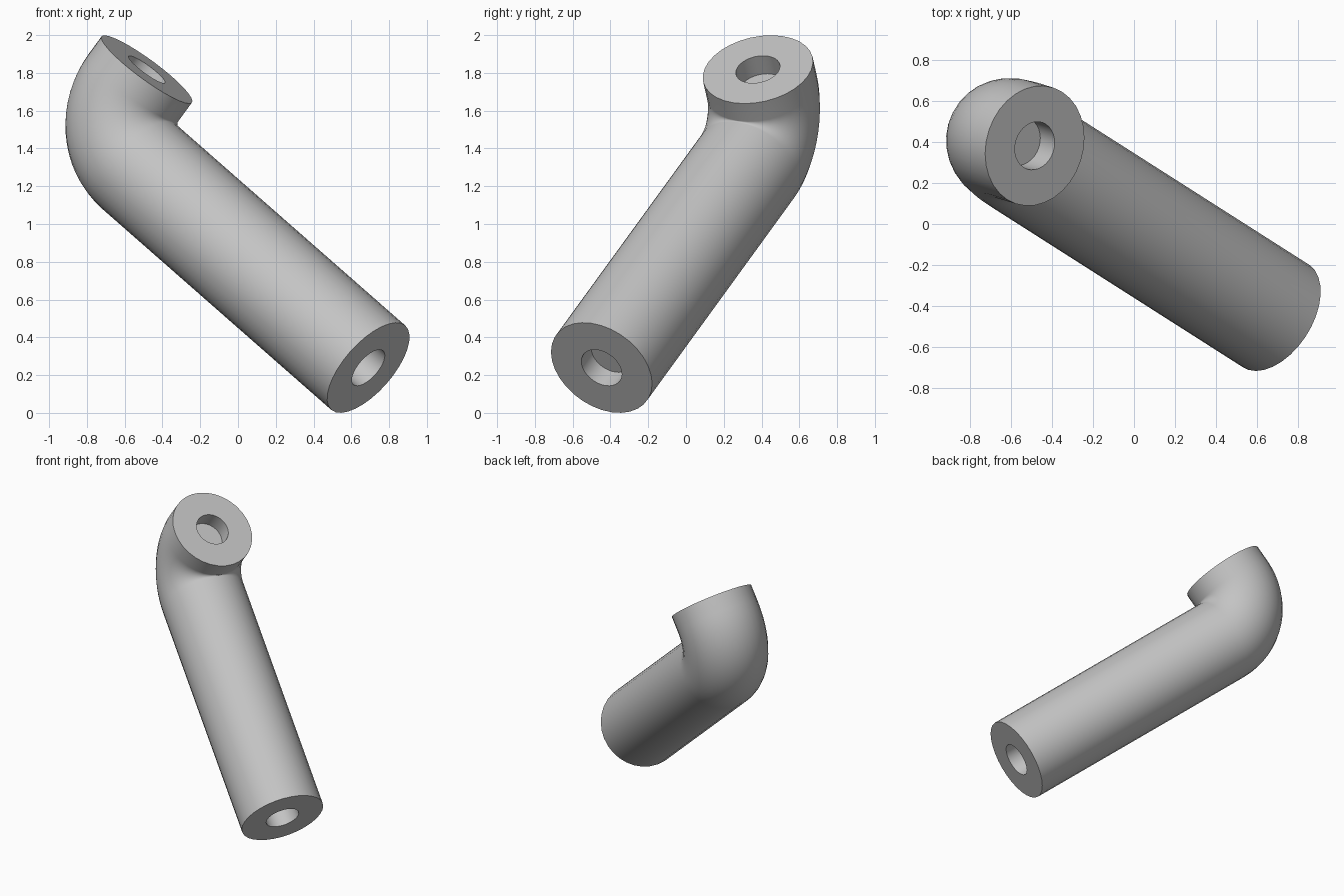
import bpy, bmesh, math
from mathutils import Vector

cube = bpy.data.objects.get("Cube")
if cube:
    bpy.data.objects.remove(cube, do_unlink=True)

# One plain grey for the whole part
grey = bpy.data.materials.new("plain_grey")
grey.use_nodes = True
colour = (0.55, 0.55, 0.55, 1)
grey.diffuse_color = colour
grey.node_tree.nodes["Principled BSDF"].inputs["Base Color"].default_value = colour

SIDES = 32
TUBE, HOLE, DEPTH = 0.297, 0.119, 0.12   # radii and hole depth
BEND, STUB, SHAFT = 0.302, 0.12, 1.79    # bend radius and straight lengths
BEND_STEPS = 16

# Axes of the long shaft, the short stub and the hinge of the bend
along = Vector((-0.678, 0.432, 0.595)).normalized()
out = Vector((0.58, -0.18, 0.79))
out = (out - along * out.dot(along)).normalized()
hinge = along.cross(out)
start = Vector((0.69, -0.447, 0.239))


def ring(bm, centre, side, radius):
    """A circle of vertices spanned by the hinge axis and a side axis."""
    turns = [2 * math.pi * i / SIDES for i in range(SIDES)]
    return [bm.verts.new(centre + radius * (math.cos(t) * side + math.sin(t) * hinge))
            for t in turns]


bm = bmesh.new()

# Lower blind hole and rim
rings = [ring(bm, start + along * DEPTH, out, HOLE),
         ring(bm, start, out, HOLE),
         ring(bm, start, out, TUBE)]

# Shaft followed by the quarter-turn bend
elbow = start + along * SHAFT
pivot = elbow + out * BEND
for k in range(BEND_STEPS + 1):
    a = math.pi / 2 * k / BEND_STEPS
    side = out * math.cos(a) - along * math.sin(a)
    rings.append(ring(bm, pivot - side * BEND, side, TUBE))

# Stub, upper rim and upper blind hole
end = pivot + along * BEND + out * STUB
rings += [ring(bm, end, -along, TUBE),
          ring(bm, end, -along, HOLE),
          ring(bm, end - out * DEPTH, -along, HOLE)]

# Skin between neighbouring rings, then the two hole floors
for a, b in zip(rings, rings[1:]):
    for i in range(SIDES):
        j = (i + 1) % SIDES
        bm.faces.new((a[i], a[j], b[j], b[i]))
bm.faces.new(rings[0])
bm.faces.new(rings[-1])
bmesh.ops.recalc_face_normals(bm, faces=bm.faces)

mesh = bpy.data.meshes.new("elbow_tube")
bm.to_mesh(mesh)
bm.free()
mesh.materials.append(grey)
tube = bpy.data.objects.new("elbow_tube", mesh)
bpy.context.collection.objects.link(tube)

# Smooth sides with sharp rims
bpy.ops.object.select_all(action='DESELECT')
tube.select_set(True)
bpy.context.view_layer.objects.active = tube
bpy.ops.object.shade_smooth_by_angle(angle=math.radians(35))
